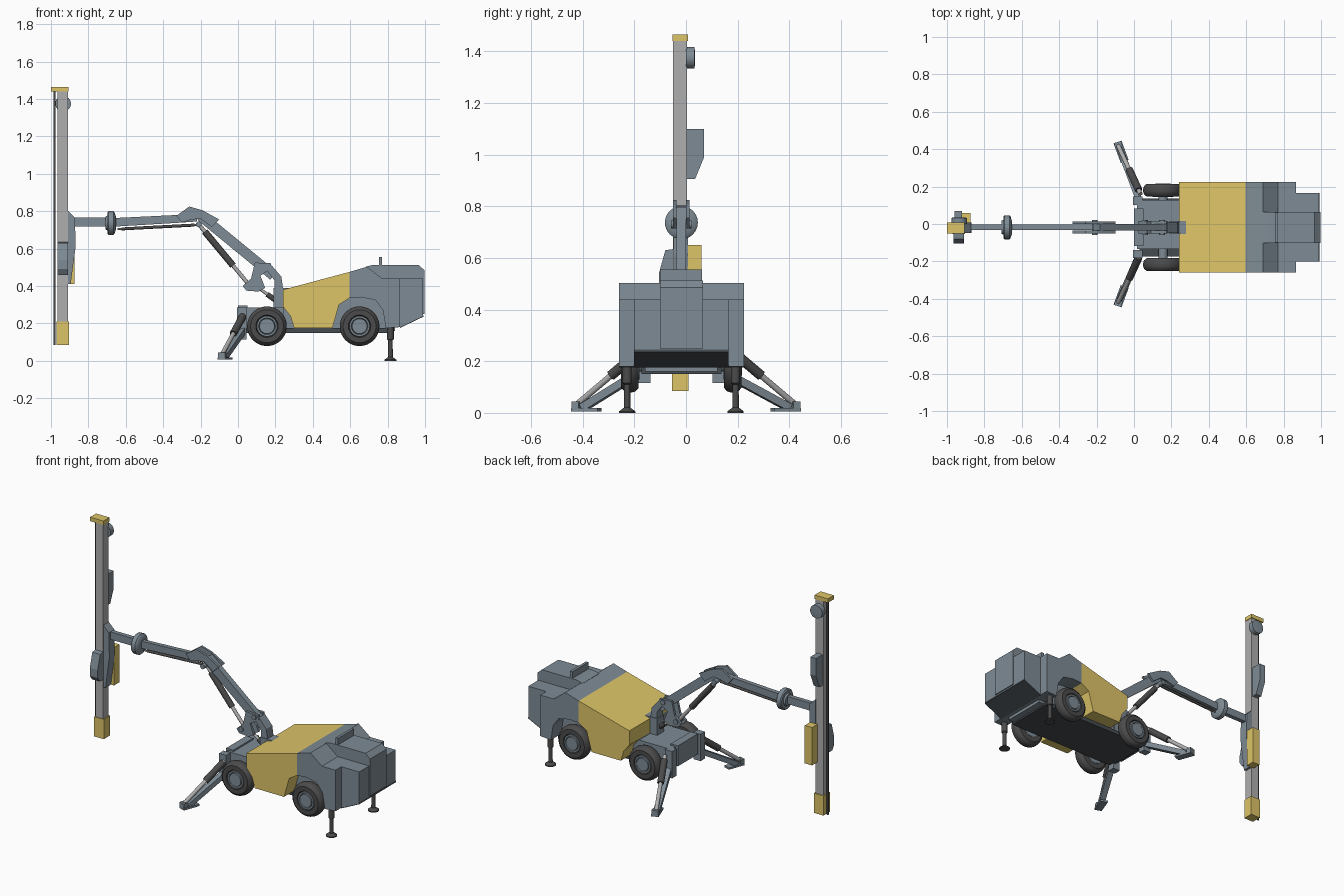
import bpy, bmesh, math
from mathutils import Vector

C = -0.018  # centre line of the machine in y


def mat(name, rgb):
    m = bpy.data.materials.new(name)
    m.diffuse_color = (*rgb, 1)
    return m


STEEL = mat("blue_grey", (0.21, 0.26, 0.30))
DARK = mat("dark_grey", (0.07, 0.07, 0.07))
FLOOR = mat("charcoal", (0.06, 0.07, 0.08))
YELLOW = mat("yellow", (0.73, 0.56, 0.14))
RAIL = mat("light_grey", (0.43, 0.43, 0.43))


def finish(name, bm, m, smooth=False):
    bmesh.ops.recalc_face_normals(bm, faces=bm.faces)
    me = bpy.data.meshes.new(name)
    bm.to_mesh(me)
    bm.free()
    ob = bpy.data.objects.new(name, me)
    bpy.context.collection.objects.link(ob)
    me.materials.append(m)
    if smooth:
        bpy.ops.object.select_all(action='DESELECT')
        ob.select_set(True)
        bpy.context.view_layer.objects.active = ob
        bpy.ops.object.shade_smooth_by_angle(angle=math.radians(35))
    return ob


def prism(name, pts, lo, hi, m=STEEL, axis='y'):
    """Extrude an outline: (x, z) along y, or (y, z) along x."""
    bm = bmesh.new()
    place = (lambda a, b, t: (a, t, b)) if axis == 'y' else (lambda a, b, t: (t, a, b))
    ends = [[bm.verts.new(place(a, b, t)) for a, b in pts] for t in (lo, hi)]
    n = len(pts)
    for ring in ends:
        bm.faces.new(ring)
    for i in range(n):
        j = (i + 1) % n
        bm.faces.new((ends[0][i], ends[0][j], ends[1][j], ends[1][i]))
    return finish(name, bm, m)


def box(name, x, y, z, m=STEEL):
    return prism(name, [(x[0], z[0]), (x[1], z[0]), (x[1], z[1]), (x[0], z[1])], y[0], y[1], m)


def lathe(name, p, d, prof, m=STEEL, n=24):
    """Revolve (radius, distance) points about the axis from p towards d."""
    bm = bmesh.new()
    p, d = Vector(p), Vector(d).normalized()
    u = d.orthogonal().normalized()
    v = d.cross(u)
    rings = [[bm.verts.new(p + d * t + (u * math.cos(k * math.tau / n) + v * math.sin(k * math.tau / n)) * r)
              for k in range(n)] for r, t in prof]
    for a, b in zip(rings, rings[1:]):
        for k in range(n):
            bm.faces.new((a[k], a[(k + 1) % n], b[(k + 1) % n], b[k]))
    bm.faces.new(rings[0])
    bm.faces.new(rings[-1])
    return finish(name, bm, m, True)


def cyl(name, p, q, r, m=STEEL, n=16):
    d = Vector(q) - Vector(p)
    return lathe(name, p, d, [(r, 0), (r, d.length)], m, n)


def beam(name, p, q, w, h, m=STEEL):
    """Rectangular bar between two points; w is horizontal, h is upright."""
    p, q = Vector(p), Vector(q)
    side = (q - p).cross(Vector((0, 0, 1))).normalized()
    up = side.cross(q - p).normalized()
    bm = bmesh.new()
    ends = [[bm.verts.new(c + side * a * w / 2 + up * b * h / 2)
             for a, b in ((-1, -1), (1, -1), (1, 1), (-1, 1))] for c in (p, q)]
    for e in ends:
        bm.faces.new(e)
    for i in range(4):
        j = (i + 1) % 4
        bm.faces.new((ends[0][i], ends[0][j], ends[1][j], ends[1][i]))
    return finish(name, bm, m)


def ram(name, p, q, r, a, b):
    """Hydraulic ram: thin rod with a thick barrel over the a..b share."""
    p, q = Vector(p), Vector(q)
    cyl(name + "_rod", p, q, r * 0.6, RAIL)
    cyl(name + "_barrel", p.lerp(q, a), p.lerp(q, b), r, DARK)


# Chassis
box("front_chassis", (0.015, 0.26), (C - 0.115, C + 0.145), (0.16, 0.285))
box("front_plate", (0.0, 0.05), (C - 0.10, C + 0.10), (0.165, 0.295))
box("inner_frame", (0.24, 0.84), (C - 0.14, C + 0.14), (0.16, 0.36))
box("belly_plate", (0.03, 0.80), (C - 0.155, C + 0.155), (0.15, 0.175), FLOOR)

# Yellow hood with wheel arch cuts
prism("hood", [(0.24, 0.38), (0.595, 0.475), (0.595, 0.335), (0.54, 0.30), (0.505, 0.175), (0.30, 0.175),
               (0.28, 0.24), (0.24, 0.29)], C - 0.242, C + 0.242, YELLOW)

# Rear housing, bumper block and raised engine cover
prism("rear_housing", [(0.595, 0.475), (0.69, 0.503), (0.77, 0.44), (0.865, 0.44), (0.865, 0.18), (0.79, 0.175),
                       (0.775, 0.27), (0.735, 0.325), (0.66, 0.34), (0.595, 0.335)], C - 0.242, C + 0.242)
prism("rear_block", [(0.80, 0.44), (0.99, 0.44), (0.99, 0.24), (0.865, 0.18), (0.80, 0.18)], C - 0.183, C + 0.183)
prism("rear_underside", [(0.866, 0.176), (0.992, 0.236), (0.99, 0.245), (0.866, 0.185)], C - 0.183, C + 0.183, FLOOR)
prism("engine_cover", [(0.68, 0.502), (0.72, 0.513), (0.965, 0.513), (0.996, 0.485), (0.996, 0.25), (0.95, 0.25),
                       (0.70, 0.42)], C - 0.083, C + 0.083)
box("exhaust_bar", (0.753, 0.77), (C - 0.08, C + 0.08), (0.50, 0.555))

# Wheels and axles
for xn, x in (("front", 0.155), ("rear", 0.65)):
    cyl(xn + "_axle", (x, C - 0.2, 0.185), (x, C + 0.2, 0.185), 0.025)
    for sn, s in (("right", -1), ("left", 1)):
        y = C + s * 0.165
        lathe(f"{xn}_{sn}_tyre", (x, y, 0.185), (0, s, 0),
              [(0.06, 0), (0.088, 0), (0.102, 0.012), (0.106, 0.025), (0.106, 0.043), (0.102, 0.056),
               (0.088, 0.068), (0.06, 0.068), (0.056, 0.055)], DARK, 36)
        lathe(f"{xn}_{sn}_hub", (x, y, 0.185), (0, s, 0),
              [(0.055, -0.002), (0.055, 0.066), (0.045, 0.066), (0.042, 0.058), (0.040, 0.069)], STEEL, 24)

for sn, s in (("right", -1), ("left", 1)):
    # Rear jacks
    y = C + s * 0.21
    lathe(sn + "_rear_jack", (0.815, y, 0), (0, 0, 1),
          [(0.032, 0), (0.032, 0.006), (0.013, 0.02), (0.012, 0.11), (0.018, 0.115), (0.018, 0.19)], DARK, 20)
    # Front outriggers
    y0 = C + s * 0.12
    beam(sn + "_outrigger_bracket", (0.02, y0, 0.20), (0.02, y0 + s * 0.045, 0.20), 0.05, 0.17)
    beam(sn + "_outrigger_arm", (0.03, y0 + s * 0.02, 0.17), (-0.075, s * 0.40, 0.02), 0.035, 0.03)
    ram(sn + "_outrigger_ram", (0.035, s * 0.16, 0.255), (-0.085, s * 0.42, 0.035), 0.02, 0.08, 0.5)
    beam(sn + "_outrigger_foot", (-0.05, s * 0.335, 0.012), (-0.088, s * 0.438, 0.012), 0.045, 0.012)
    beam(sn + "_outrigger_toe", (-0.08, s * 0.41, 0.027), (-0.088, s * 0.438, 0.027), 0.04, 0.036)

# Boom turret and pivot bracket
prism("turret", [(0.20, 0.285), (0.245, 0.285), (0.24, 0.39), (0.275, 0.39), (0.27, 0.36), (0.28, 0.33),
                 (0.25, 0.33), (0.25, 0.40), (0.232, 0.45), (0.18, 0.51), (0.15, 0.49), (0.195, 0.43)][:3] +
      [(0.232, 0.45), (0.18, 0.51), (0.15, 0.49), (0.195, 0.43)], C - 0.03, C + 0.03)
box("turret_base", (0.19, 0.28), (C - 0.035, C + 0.035), (0.285, 0.39))
for sn, s in (("right", -1), ("left", 1)):
    y = C + s * 0.025
    prism(sn + "_boom_bracket", [(0.025, 0.40), (0.045, 0.375), (0.11, 0.37), (0.145, 0.39), (0.12, 0.455),
                                 (0.18, 0.495), (0.175, 0.522), (0.09, 0.525), (0.07, 0.44)], y - 0.008, y + 0.008)
    # Elbow plates
    prism(sn + "_elbow_plate", [(-0.33, 0.775), (-0.26, 0.825), (-0.19, 0.805), (-0.10, 0.755), (-0.14, 0.715),
                                (-0.20, 0.76), (-0.25, 0.755), (-0.30, 0.74)], y - 0.007, y + 0.007)
for n, x, z in (("boom_pivot", 0.15, 0.505), ("bracket_pivot", 0.06, 0.405), ("elbow_pivot", -0.21, 0.73)):
    cyl(n, (x, C - 0.04, z), (x, C + 0.04, z), 0.015)

# Lower and upper boom
beam("lower_boom", (-0.20, C, 0.775), (0.19, C, 0.455), 0.036, 0.055)
ram("boom_lift_ram", (-0.21, C, 0.73), (0.06, C, 0.405), 0.018, 0.12, 0.68)
ram("boom_base_ram", (0.225, C, 0.305), (0.11, C, 0.39), 0.014, 0.05, 0.6)
prism("upper_boom", [(-0.22, 0.745), (-0.22, 0.79), (-0.32, 0.78), (-0.67, 0.763), (-0.67, 0.717), (-0.32, 0.738)],
      C - 0.014, C + 0.014)
ram("upper_boom_ram", (-0.645, C, 0.704), (-0.21, C, 0.727), 0.008, 0.05, 0.95)
lathe("rotary_flange", (-0.698, C, 0.737), (1, 0, 0),
      [(0.035, -0.01), (0.04, 0), (0.058, 0), (0.064, 0.006), (0.064, 0.032), (0.058, 0.038), (0.035, 0.045)])
box("wrist_arm", (-0.88, -0.69), (C - 0.014, C + 0.014), (0.717, 0.765))

# Drill mast
prism("mast_bracket", [(-0.912, 0.805), (-0.872, 0.765), (-0.868, 0.61), (-0.895, 0.41), (-0.912, 0.41)],
      C - 0.03, C + 0.025)
box("mast_rail", (-0.965, -0.91), (-0.05, 0.003), (0.19, 1.445), RAIL)
box("mast_top_cap", (-1.0, -0.907), (-0.052, 0.008), (1.44, 1.465), YELLOW)
box("mast_foot", (-0.97, -0.903), (-0.054, 0.01), (0.085, 0.21), YELLOW)
cyl("drill_rod", (-0.981, C, 0.085), (-0.981, C, 1.445), 0.006, DARK, 12)
box("valve_box", (-0.925, -0.874), (0.006, 0.06), (0.41, 0.65), YELLOW)
prism("rock_drill", [(0.0, 0.905), (0.035, 0.905), (0.07, 0.99), (0.07, 1.10), (0.0, 1.10)], -0.96, -0.92, STEEL, 'x')
prism("feed_motor", [(-0.045, 0.635), (-0.08, 0.63), (-0.105, 0.54), (-0.105, 0.49), (-0.085, 0.46), (-0.045, 0.46)],
      -0.965, -0.91, STEEL, 'x')
lathe("hose_reel", (-0.935, 0.0, 1.375), (0, 1, 0), [(0.042, 0), (0.042, 0.033), (0.02, 0.035)])
